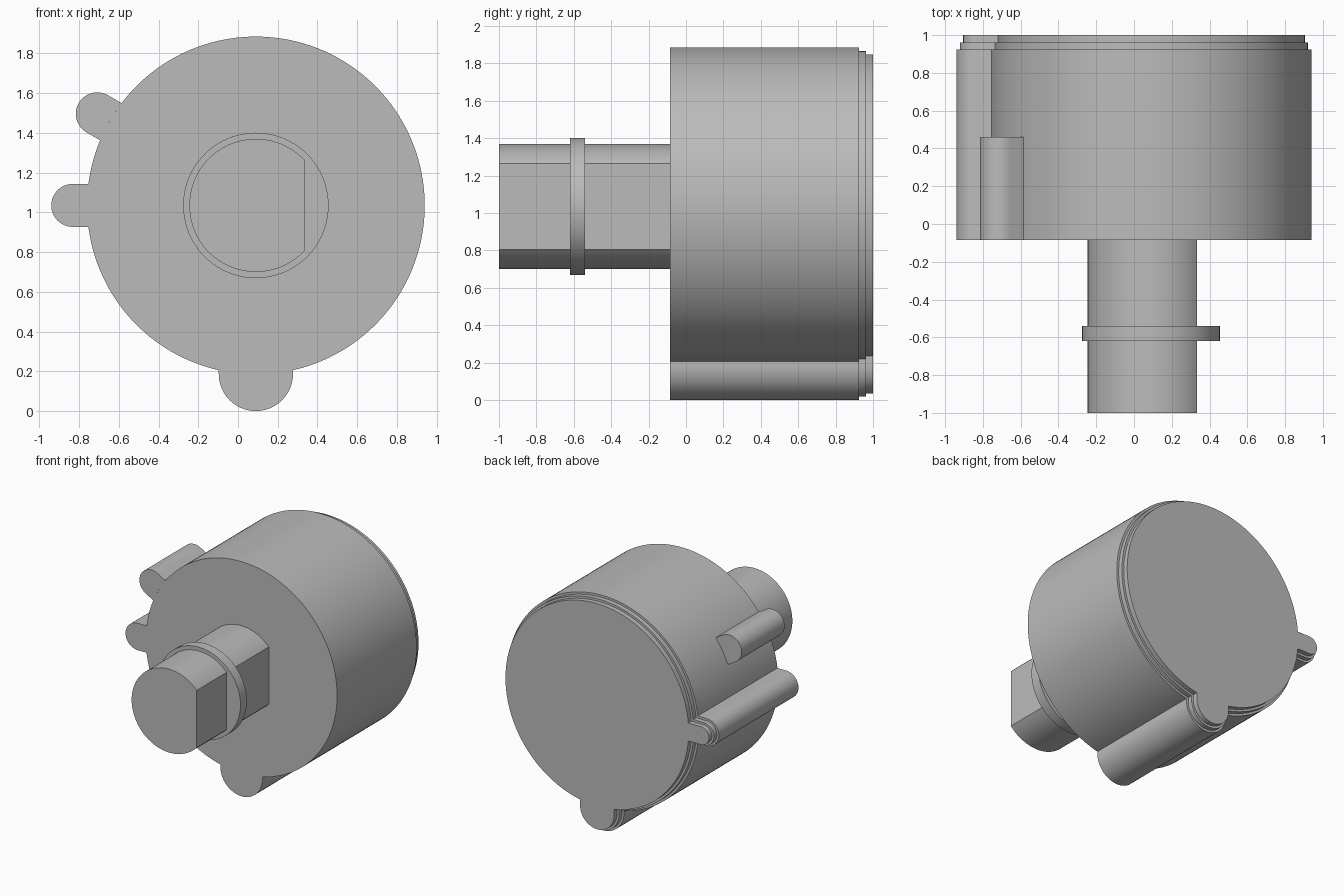
import bpy, bmesh
from math import sin, cos, asin, pi, radians

CX, CZ = 0.09, 1.035      # shared axis of housing and shaft
R = 0.85                  # housing radius
FRONT = -0.085            # front face of the housing

if "Cube" in bpy.data.objects:
    bpy.data.objects.remove(bpy.data.objects["Cube"], do_unlink=True)

grey = bpy.data.materials.new("plain grey")
grey.use_nodes = True
colour = (0.5, 0.5, 0.5, 1)
grey.diffuse_color = colour
grey.node_tree.nodes["Principled BSDF"].inputs["Base Color"].default_value = colour


def arc(radius, start, end, steps, centre=(0, 0)):
    """Points along an arc, both ends included."""
    angles = [start + (end - start) * i / steps for i in range(steps + 1)]
    return [(centre[0] + radius * cos(a), centre[1] + radius * sin(a)) for a in angles]


def lobe_tip(angle, distance, width):
    """Rounded outer end of a rib pointing along angle."""
    centre = (distance * cos(angle), distance * sin(angle))
    return arc(width, angle - pi / 2, angle + pi / 2, 24, centre)


def loft(name, rings):
    """Solid through (y, outline) rings with equal point counts."""
    bm = bmesh.new()
    loops = [[bm.verts.new((CX + u, y, CZ + v)) for u, v in pts] for y, pts in rings]
    for a, b in zip(loops, loops[1:]):
        for i in range(len(a)):
            j = (i + 1) % len(a)
            bm.faces.new((a[i], a[j], b[j], b[i]))
    bm.faces.new(loops[0])
    bm.faces.new(loops[-1][::-1])
    bmesh.ops.recalc_face_normals(bm, faces=bm.faces)
    mesh = bpy.data.meshes.new(name)
    bm.to_mesh(mesh)
    bm.free()
    obj = bpy.data.objects.new(name, mesh)
    bpy.context.collection.objects.link(obj)
    mesh.materials.append(grey)
    bpy.ops.object.select_all(action="DESELECT")
    obj.select_set(True)
    bpy.context.view_layer.objects.active = obj
    bpy.ops.object.shade_smooth_by_angle(angle=radians(25))
    return obj


def housing_outline(inset):
    """Circle with a side rib and a bottom rib, shrunk by inset."""
    r = R - inset
    side, bottom = 0.108 - inset, 0.187 - inset
    hs, hb = asin(side / r), asin(bottom / r)
    pts = arc(r, -pi / 2 + hb, pi - hs, 96)
    pts += lobe_tip(pi, 0.922, side)
    pts += arc(r, pi + hs, 1.5 * pi - hb, 32)
    pts += lobe_tip(1.5 * pi, 0.848, bottom)
    return pts


# Housing with two stepped rims at the back
steps = [(FRONT, 0), (0.925, 0), (0.925, 0.018), (0.962, 0.018), (0.962, 0.036), (1, 0.036)]
loft("housing", [(y, housing_outline(inset)) for y, inset in steps])

# Short upper rib, its inner side following the housing wall
tilt, half = radians(150), asin(0.108 / R)
rib = lobe_tip(tilt, 0.922, 0.108) + arc(R, tilt + half, tilt - half, 8)
loft("upper_rib", [(FRONT, rib), (0.46, rib)])

# Shaft with a flat on one side
flat = asin((1.265 - CZ) / 0.335)
shaft = arc(0.335, flat, 2 * pi - flat, 72)
loft("shaft", [(-1, shaft), (FRONT, shaft)])

# Collar ring around the shaft
ring = arc(0.366, 0, 2 * pi, 80)[:-1]
loft("shaft_collar", [(-0.62, ring), (-0.54, ring)])
